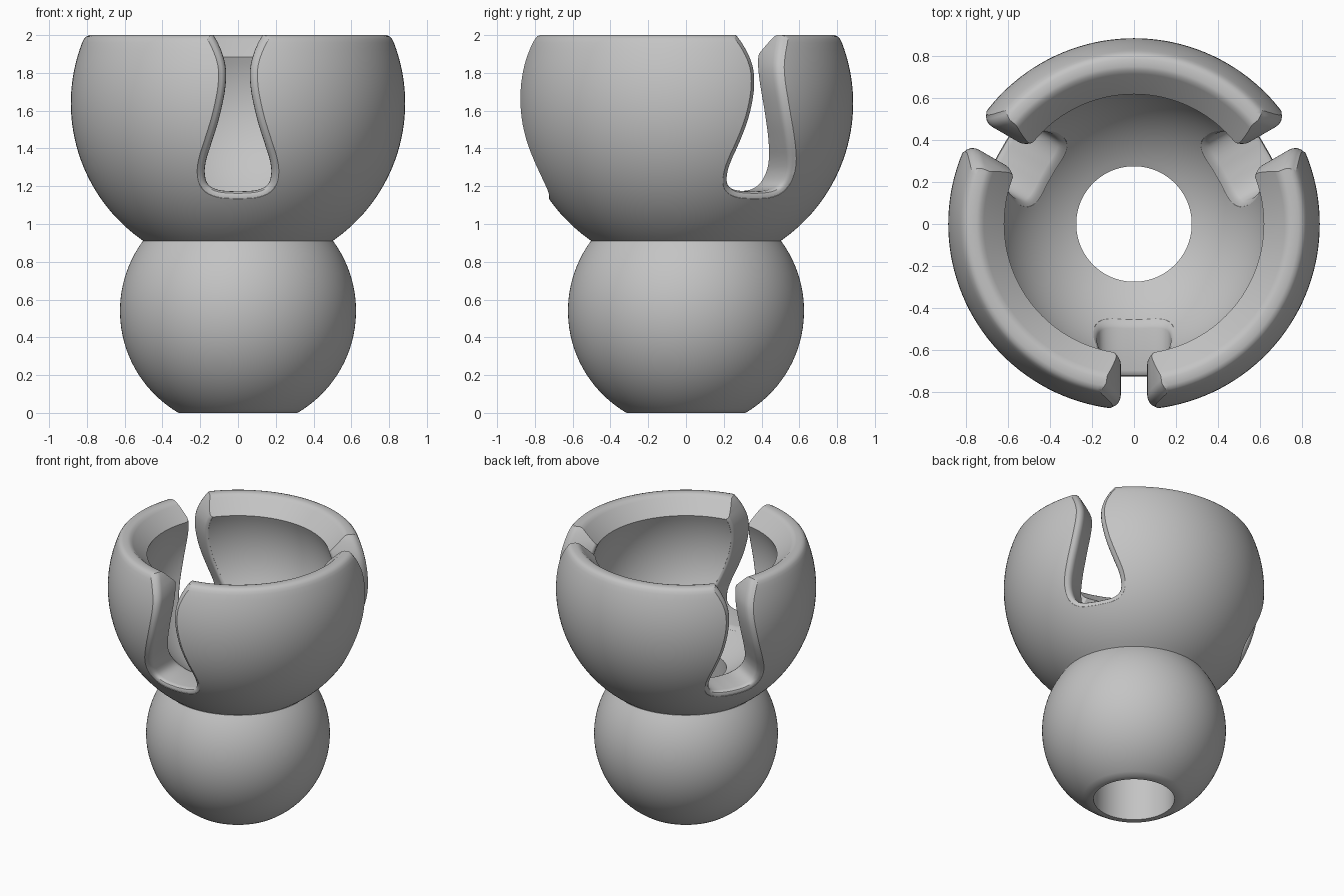
import bpy, bmesh, math
from mathutils import Vector, Matrix

if "Cube" in bpy.data.objects:
    bpy.data.objects.remove(bpy.data.objects["Cube"], do_unlink=True)

BALL_R, BALL_Z = 0.625, 0.54
CUP_R, CAVITY_R, CUP_Z = 0.885, 0.665, 1.64
BORE, WAIST, LIP_Z = 0.275, 0.91, 1.885

grey = bpy.data.materials.new("plain grey")
grey.use_nodes = True
grey.diffuse_color = (0.55, 0.55, 0.55, 1)
grey.node_tree.nodes["Principled BSDF"].inputs["Base Color"].default_value = (0.55, 0.55, 0.55, 1)


def make_object(name, bm):
    bmesh.ops.recalc_face_normals(bm, faces=bm.faces)
    mesh = bpy.data.meshes.new(name)
    bm.to_mesh(mesh)
    bm.free()
    mesh.materials.append(grey)
    obj = bpy.data.objects.new(name, mesh)
    bpy.context.collection.objects.link(obj)
    return obj


def arc(radius, centre, z0, z1, steps):
    """Profile points on a sphere between two heights."""
    a0, a1 = (math.asin((z - centre) / radius) for z in (z0, z1))
    angles = [a0 + (a1 - a0) * i / steps for i in range(steps + 1)]
    return [(radius * math.cos(a), centre + radius * math.sin(a)) for a in angles]


def smooth_path(points, steps):
    """Catmull-Rom curve through the points."""
    p = [Vector(q) for q in points]
    p = [2 * p[0] - p[1]] + p + [2 * p[-1] - p[-2]]
    out = []
    for a, b, c, d in zip(p, p[1:], p[2:], p[3:]):
        for i in range(steps):
            t = i / steps
            out.append(0.5 * (2 * b + (c - a) * t + (2 * a - 5 * b + 4 * c - d) * t * t
                              + (3 * b - a - 3 * c + d) * t ** 3))
    return out + [p[-2]]


# Ball, cup, rim and cavity as one turned profile
cavity_floor = CUP_Z - math.sqrt(CAVITY_R ** 2 - BORE ** 2)
profile = [(BORE, 0)]
profile += arc(BALL_R, BALL_Z, 0, WAIST, 28)
profile += arc(CUP_R, CUP_Z, WAIST, 1.96, 32)
profile += [(0.815, 1.98), (0.803, 1.993), (0.785, 2), (0.75, 2), (0.732, 1.995), (0.715, 1.98)]
profile += arc(CAVITY_R, CUP_Z, LIP_Z, cavity_floor, 28)

bm = bmesh.new()
verts = [bm.verts.new((r, 0, z)) for r, z in profile]
edges = [bm.edges.new((verts[i - 1], verts[i])) for i in range(len(verts))]
bmesh.ops.spin(bm, geom=verts + edges, cent=(0, 0, 0), axis=(0, 0, 1),
               angle=math.tau, steps=144, use_duplicate=False)
bmesh.ops.remove_doubles(bm, verts=bm.verts, dist=0.0005)
body = make_object("ball_socket_link", bm)

# Keyhole slot outline, right half mirrored to the left
half = smooth_path([(0.19, 2.08), (0.13, 2.0), (0.098, 1.94), (0.073, 1.87), (0.063, 1.8),
                    (0.07, 1.7), (0.1, 1.56), (0.14, 1.43), (0.168, 1.34), (0.176, 1.27),
                    (0.158, 1.21), (0.1, 1.18), (0, 1.172)], 4)
outline = half + [Vector((-p.x, p.y)) for p in reversed(half[:-1])]
normals = []
for i in range(len(outline)):
    d = outline[min(i + 1, len(outline) - 1)] - outline[max(i - 1, 0)]
    normals.append(Vector((-d.y, d.x)).normalized())
if normals[len(half) - 1].y > 0:
    normals = [-n for n in normals]


def outer_depth(p):
    return math.sqrt(CUP_R ** 2 - (min(p.y, 2) - CUP_Z) ** 2 - p.x ** 2)


def inner_depth(p):
    return math.sqrt(CAVITY_R ** 2 - (min(p.y, LIP_Z) - CUP_Z) ** 2 - p.x ** 2)


def ring(offset, depth):
    """One slot cross-section, widened by offset, at a depth per point."""
    points = [p + n * offset for p, n in zip(outline, normals)]
    return [Vector((p.x, -depth(p), p.y)) for p in points]


def slot_cutter(turn):
    """Slot with rounded inner and outer edges."""
    fillet_in, fillet_out = 0.025, 0.055
    angles = [math.radians(a) for a in (0, 18, 36, 54, 72)]
    rings = [ring(fillet_in * (1 - math.cos(angles[-1])), lambda p: 0.36)]
    for a in reversed(angles):
        rings.append(ring(fillet_in * (1 - math.cos(a)),
                          lambda p: inner_depth(p) + fillet_in * (1 - math.sin(a))))
    for a in angles:
        rings.append(ring(fillet_out * (1 - math.cos(a)),
                          lambda p: outer_depth(p) - fillet_out * (1 - math.sin(a))))
    rings.append(ring(fillet_out, lambda p: outer_depth(p) + 0.02))
    rings.append(ring(fillet_out, lambda p: 1.1))
    bm = bmesh.new()
    loops = [[bm.verts.new(v) for v in r] for r in rings]
    for a, b in zip(loops, loops[1:]):
        for i in range(len(a)):
            bm.faces.new((a[i - 1], a[i], b[i], b[i - 1]))
    bm.faces.new(loops[0])
    bm.faces.new(loops[-1])
    bmesh.ops.rotate(bm, verts=bm.verts, cent=(0, 0, 0), matrix=Matrix.Rotation(turn, 3, 'Z'))
    cutter = make_object("slot_cutter", bm)
    cutter.hide_render = True
    return cutter


# Three slots evenly spaced around the cup
bpy.ops.object.select_all(action='DESELECT')
bpy.context.view_layer.objects.active = body
body.select_set(True)
for k in range(3):
    cutter = slot_cutter(k * math.tau / 3)
    mod = body.modifiers.new("slot", 'BOOLEAN')
    mod.operation = 'DIFFERENCE'
    mod.solver = 'EXACT'
    mod.object = cutter
    bpy.ops.object.modifier_apply(modifier=mod.name)
    bpy.data.objects.remove(cutter, do_unlink=True)

bpy.ops.object.shade_smooth_by_angle(angle=math.radians(32))
